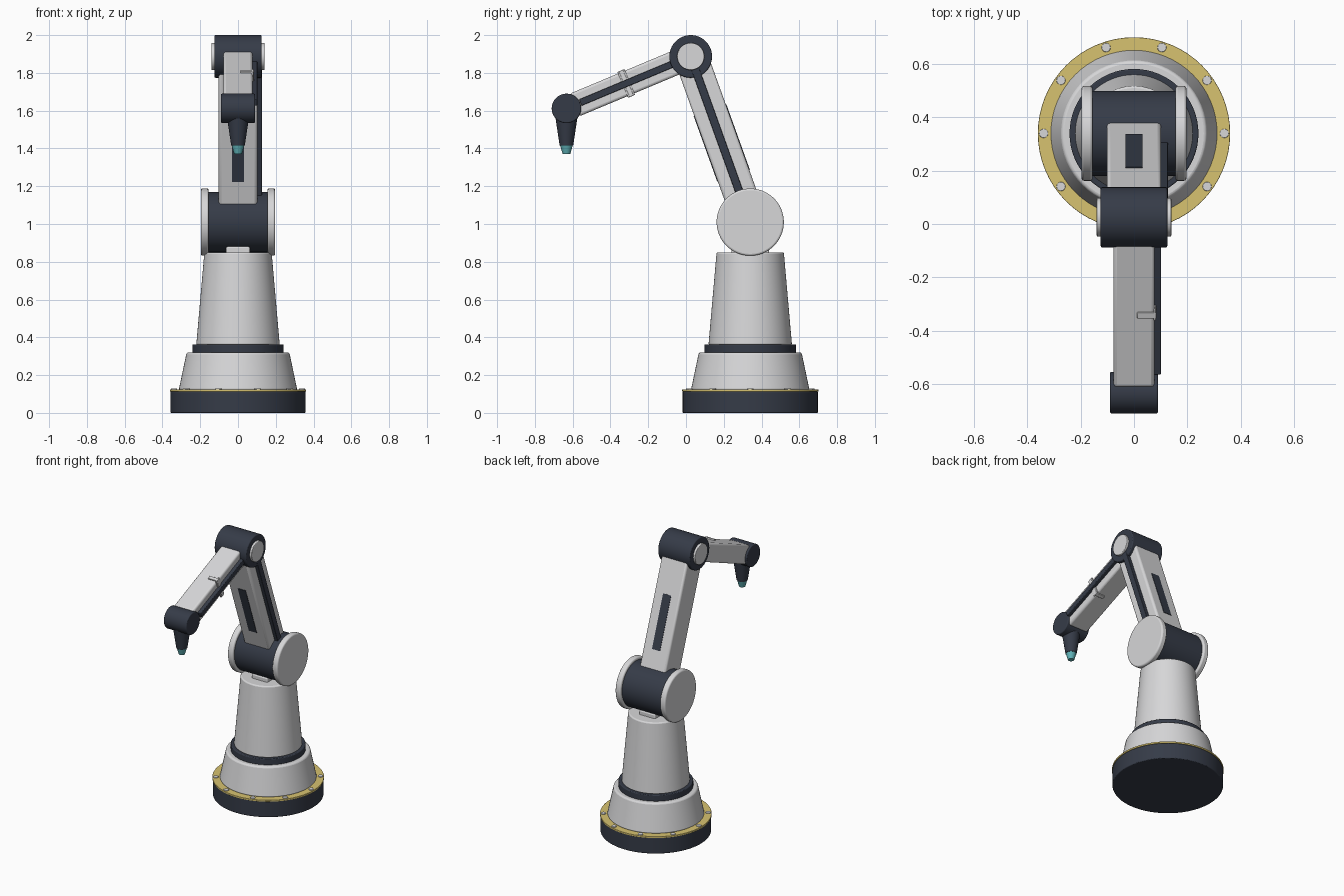
import bpy
from math import atan2, cos, sin, pi, radians
from mathutils import Vector, Matrix

if "Cube" in bpy.data.objects:
    bpy.data.objects.remove(bpy.data.objects["Cube"])


def material(name, rgb):
    m = bpy.data.materials.new(name)
    m.use_nodes = True
    m.diffuse_color = (*rgb, 1)
    m.node_tree.nodes["Principled BSDF"].inputs["Base Color"].default_value = (*rgb, 1)
    return m


light = material("light grey", (0.68, 0.68, 0.69))
dark = material("dark slate", (0.036, 0.044, 0.064))
yellow = material("warning yellow", (0.68, 0.54, 0.16))
teal = material("tip teal", (0.12, 0.46, 0.49))

BASE_Y = 0.34
shoulder = Vector((0, BASE_Y, 1.01))
elbow = Vector((0, 0.025, 1.887))
wrist = Vector((0, -0.633, 1.612))


def finish(name, mat, bevel):
    o = bpy.context.object
    o.name = name
    o.data.materials.append(mat)
    bpy.ops.object.transform_apply(location=False, rotation=False, scale=True)
    if bevel:
        b = o.modifiers.new("soft edges", 'BEVEL')
        b.width, b.segments = bevel, 3
        b.limit_method, b.angle_limit = 'ANGLE', radians(40)
    bpy.ops.object.shade_smooth_by_angle(angle=radians(35))
    return o


def upright(name, mat, y, z0, z1, r0, r1, bevel=0.005, x=0, sides=64):
    """Round part standing along z."""
    bpy.ops.mesh.primitive_cone_add(vertices=sides, radius1=r0, radius2=r1, depth=z1 - z0,
                                    location=(x, y, (z0 + z1) / 2))
    return finish(name, mat, bevel)


def axle(name, mat, centre, r, x0, x1, bevel=0.006):
    """Round part lying along x."""
    bpy.ops.mesh.primitive_cylinder_add(vertices=64, radius=r, depth=x1 - x0,
                                        location=((x0 + x1) / 2, centre.y, centre.z),
                                        rotation=(0, pi / 2, 0))
    return finish(name, mat, bevel)


def bar(name, mat, a, b, t0, t1, x0, x1, thick, bevel=0.01):
    """Box along the line a-b, from distance t0 to t1."""
    d = (b - a).normalized()
    loc = a + d * (t0 + t1) / 2
    bpy.ops.mesh.primitive_cube_add(size=1, location=((x0 + x1) / 2, loc.y, loc.z),
                                    rotation=(atan2(-d.y, d.z), 0, 0))
    bpy.context.object.scale = (x1 - x0, thick, t1 - t0)
    return finish(name, mat, bevel)


# Base and turntable
upright("base_plate", dark, BASE_Y, 0, 0.114, 0.358, 0.358)
upright("warning_ring", yellow, BASE_Y, 0.112, 0.124, 0.361, 0.361, 0.002)
upright("base_skirt", light, BASE_Y, 0.12, 0.32, 0.314, 0.272, 0.01)
upright("turntable_ring", dark, BASE_Y, 0.318, 0.363, 0.242, 0.242)
upright("pedestal", light, BASE_Y, 0.36, 0.85, 0.221, 0.178, 0.008)
for i in range(10):
    a = i * pi / 5
    upright("base_bolt", light, BASE_Y + 0.339 * sin(a), 0.118, 0.129, 0.017, 0.017, 0.002,
            x=0.339 * cos(a), sides=16)

# Shoulder
up = Vector((0, 0, 1))
bar("shoulder_mount", light, Vector((0, BASE_Y, 0)), shoulder, 0.82, 0.88, -0.063, 0.063, 0.2, 0.008)
axle("shoulder_drum", dark, shoulder, 0.16, -0.16, 0.16)
for side in (-1, 1):
    x0, x1 = sorted((side * 0.155, side * 0.197))
    axle("shoulder_cap", light, shoulder, 0.178, x0, x1, 0.01)

# Upper arm
arm_len = (elbow - shoulder).length
bar("upper_arm", light, shoulder, elbow, 0.09, arm_len - 0.05, -0.102, 0.102, 0.178, 0.014)
bar("upper_arm_window", dark, shoulder, elbow, 0.26, 0.63, -0.031, 0.031, 0.184, 0)
bar("upper_arm_cable_rail", dark, shoulder, elbow, 0.09, arm_len - 0.06, 0.095, 0.127, 0.042, 0.004)

# Elbow
axle("elbow_drum", dark, elbow, 0.113, -0.125, 0.125)
for side in (-1, 1):
    x0, x1 = sorted((side * 0.12, side * 0.14))
    axle("elbow_cap", light, elbow, 0.072, x0, x1, 0.004)

# Forearm
fore_len = (wrist - elbow).length
bar("forearm", light, elbow, wrist, 0.06, fore_len - 0.045, -0.077, 0.077, 0.13, 0.014)
bar("forearm_cable_rail", dark, elbow, wrist, 0.06, fore_len - 0.08, 0.07, 0.102, 0.036, 0.004)
bar("cable_clip", light, elbow, wrist, 0.358, 0.382, 0.012, 0.084, 0.148, 0.003)
bar("cable_clip_flange", light, elbow, wrist, 0.35, 0.39, 0.074, 0.082, 0.148, 0.002)

# Wrist and tool
axle("wrist_drum", dark, wrist, 0.078, -0.09, 0.09)
upright("tool_nozzle", dark, wrist.y, 1.416, 1.575, 0.036, 0.06, 0.002, sides=48)
upright("tool_tip", teal, wrist.y, 1.37, 1.418, 0.02, 0.034, 0.002, sides=48)
